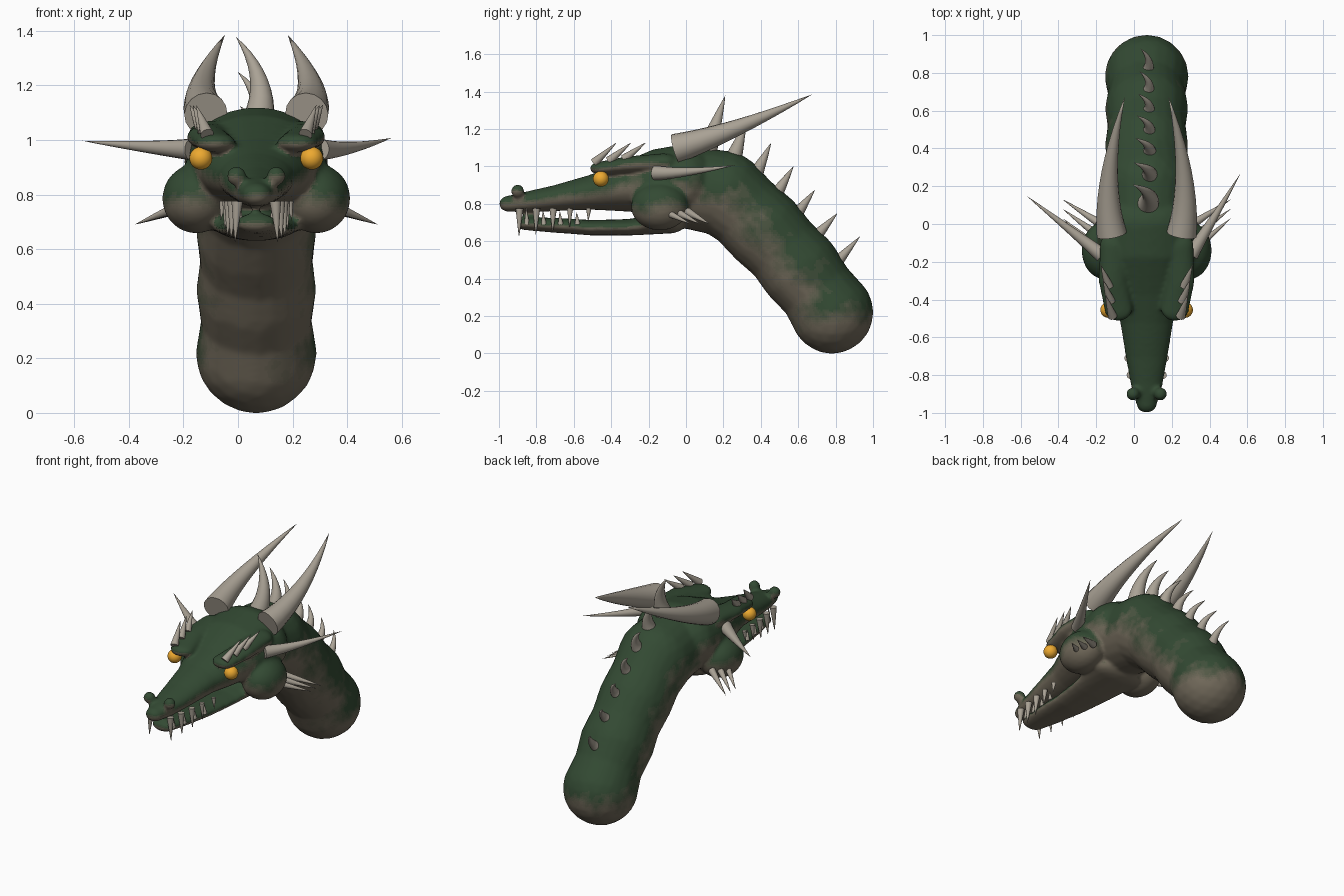
import bpy, bmesh
from mathutils import Vector, Matrix, noise

if "Cube" in bpy.data.objects:
    bpy.data.objects.remove(bpy.data.objects["Cube"])

CX = 0.067  # symmetry plane of the head and neck


def material(name, rgb):
    m = bpy.data.materials.new(name)
    m.diffuse_color = (*rgb, 1)
    m.use_nodes = True
    m.node_tree.nodes["Principled BSDF"].inputs["Base Color"].default_value = m.diffuse_color
    return m


def make_object(name, bm, mat=None):
    mesh = bpy.data.meshes.new(name)
    bm.to_mesh(mesh)
    bm.free()
    ob = bpy.data.objects.new(name, mesh)
    bpy.context.collection.objects.link(ob)
    if mat:
        mesh.materials.append(mat)
    return ob


def smooth(ob, angle=0.8):
    bpy.ops.object.select_all(action='DESELECT')
    ob.select_set(True)
    bpy.context.view_layer.objects.active = ob
    bpy.ops.object.shade_smooth_by_angle(angle=angle)


def blob(bm, c, r):
    bmesh.ops.create_icosphere(bm, subdivisions=3, radius=1,
                               matrix=Matrix.Translation(c) @ Matrix.Diagonal((*r, 1)))


def chain(bm, pts, steps=7):
    """Run of ellipsoids through points (x, y, z, rx, ry, rz)."""
    for a, b in zip(pts, pts[1:]):
        for i in range(steps + 1):
            t = i / steps
            p = [u + (v - u) * t for u, v in zip(a, b)]
            blob(bm, p[:3], p[3:])


def spike(bm, p0, mid, p1, r, sides=16, rings=10):
    """Tapering horn bent through a middle point."""
    p0, mid, p1 = Vector(p0), Vector(mid), Vector(p1)
    ctrl = 2 * mid - (p0 + p1) / 2
    side_axis = (ctrl - p0).to_track_quat('Z', 'X').to_matrix().col[0]
    loops = []
    for i in range(rings):
        t = i / rings
        pos = p0 * (1 - t) ** 2 + ctrl * 2 * t * (1 - t) + p1 * t * t
        d = ((ctrl - p0) * (1 - t) + (p1 - ctrl) * t).normalized()
        rad = r * (1 - t) ** 0.9
        u = (side_axis - d * d.dot(side_axis)).normalized()
        loops.append([bm.verts.new(pos + rad * (Matrix.Rotation(6.283185 * k / sides, 3, d) @ u))
                      for k in range(sides)])
    tip = bm.verts.new(p1)
    for a, b in zip(loops, loops[1:]):
        for k in range(sides):
            n = (k + 1) % sides
            bm.faces.new((a[k], a[n], b[n], b[k]))
    for k in range(sides):
        bm.faces.new((loops[-1][k], loops[-1][(k + 1) % sides], tip))
    bm.faces.new(loops[0][::-1])


def spikes(name, specs, mat):
    bm = bmesh.new()
    for p0, mid, p1, r in specs:
        if mid is None:
            mid = (Vector(p0) + Vector(p1)) / 2
        spike(bm, p0, mid, p1, r)
    smooth(make_object(name, bm, mat))


bone = material("bone", (0.40, 0.36, 0.30))
amber = material("amber", (0.85, 0.40, 0.03))
GREEN, BELLY = Vector((0.033, 0.068, 0.033)), Vector((0.17, 0.145, 0.105))
BANDS = 9
skin = [material(f"skin_{i}", BELLY.lerp(GREEN, i / (BANDS - 1))) for i in range(BANDS)]

# Head and neck, fused from overlapping ellipsoids
bm = bmesh.new()
neck = [(0, .89, .22), (.2, .855, .23), (.31, .765, .212), (.42, .66, .22), (.52, .555, .207),
        (.61, .45, .22), (.7, .335, .203), (.78, .22, .222)]
chain(bm, [(CX, y, z, r, r, r) for y, z, r in neck])
skull = [(-.95, .80, .055, .05, .043), (-.85, .81, .085, .05, .056), (-.7, .83, .113, .06, .07),
         (-.5, .862, .145, .08, .095), (-.35, .885, .2, .1, .125), (-.15, .92, .255, .13, .175),
         (0, .92, .265, .18, .2)]
chain(bm, [(CX, *p) for p in skull])
jaw = [(-.86, .695, .075, .045, .036), (-.7, .685, .1, .06, .04), (-.5, .672, .12, .06, .042),
       (-.3, .675, .145, .06, .045), (-.1, .695, .18, .1, .055)]
chain(bm, [(CX, *p) for p in jaw])
for s in (-1, 1):
    # cheek, brow ridge, nostril
    blob(bm, (CX + s * .22, -.14, .785), (.125, .155, .128))
    chain(bm, [(CX + s * .15, -.45, .99, .075, .065, .036),
               (CX + s * .18, -.3, 1.01, .075, .07, .045),
               (CX + s * .17, -.12, 1.02, .08, .08, .05)])
    blob(bm, (CX + s * .073, -.9, .868), (.036, .036, .036))
raw = make_object("head_and_neck", bm)
mod = raw.modifiers.new("fuse", 'REMESH')
mod.mode = 'VOXEL'
mod.voxel_size = 0.0115
mod = raw.modifiers.new("soften", 'SMOOTH')
mod.factor, mod.iterations = 0.5, 6
bpy.context.view_layer.objects.active = raw
for m in list(raw.modifiers):
    bpy.ops.object.modifier_apply(modifier=m.name)

# Mottled green back fading to a pale belly
for m in skin:
    raw.data.materials.append(m)
for f in raw.data.polygons:
    n = noise.noise(f.center * 9) * 0.3 + noise.noise(f.center * 25) * 0.15
    t = min(1, max(0, (f.normal.z + n + 0.45) / 0.75))
    f.material_index = round(t * t * (3 - 2 * t) * (BANDS - 1))
    f.use_smooth = True

# Eyes
for s, side in ((-1, "right"), (1, "left")):
    bm = bmesh.new()
    bmesh.ops.create_uvsphere(bm, u_segments=24, v_segments=16, radius=.042,
                              matrix=Matrix.Translation((CX + s * .203, -.455, .933)))
    smooth(make_object(f"eye_{side}", bm, amber), 3.1)

# Paired horns, brow spikes, cheek spikes and teeth
for s, side in ((-1, "right"), (1, "left")):
    def at(x, y, z):
        return (CX + s * x, y, z)

    spikes(f"main_horn_{side}", [(at(.185, -.055, 1.095), at(.195, .28, 1.21),
                                  at(.115, .675, 1.385), .08)], bone)
    spikes(f"brow_spikes_{side}",
           [(at(.18 + .01 * i, -.49 + .08 * i, 1.02 + .01 * i), None,
             at(.22 + .012 * i, -.37 + .078 * i, 1.128), .025) for i in range(3)], bone)
    spikes(f"cheek_spikes_{side}",
           [(at(.28 - .01 * i, -.11 + .06 * i, .757), None,
             at(.445, .03 + .05 * i, .69), .022) for i in range(3)], bone)
    spikes(f"upper_teeth_{side}",
           [(at(x, y, .775), None, at(x + .008, y - .003, tip), r) for x, y, tip, r in
            ((.07, -.89, .622, .021), (.085, -.80, .635, .021), (.098, -.71, .645, .02),
             (.108, -.62, .67, .016), (.122, -.52, .705, .014))], bone)
    spikes(f"lower_teeth_{side}",
           [(at(x, y, .69), None, at(x, y - .005, tip), .015) for x, y, tip in
            ((.062, -.85, .785), (.078, -.76, .765), (.09, -.67, .76), (.1, -.58, .755))], bone)

# Side horns, which differ slightly left to right
spikes("side_horn_right", [((-.17, -.165, .965), (-.34, -.03, .975), (-.57, .15, .997), .04)], bone)
spikes("side_horn_left", [((.30, -.165, .965), (.415, .02, .972), (.562, .265, 1.007), .04)], bone)

# Row of spines along the back, tips leaning to one side
spines = [(.1, 1.05, .21, 1.378, .062), (.24, 1.0, .325, 1.25, .054), (.36, .93, .455, 1.125, .046),
          (.47, .83, .575, 1.0, .042), (.58, .73, .69, .875, .038), (.69, .62, .81, .75, .035),
          (.8, .48, .93, .625, .034)]
spikes("back_spines",
       [((CX, y0, z0), (CX + .01, (y0 + y1) / 2, (z0 + z1) / 2),
         (CX - .075 + .007 * i, y1, z1), r) for i, (y0, z0, y1, z1, r) in enumerate(spines)], bone)
